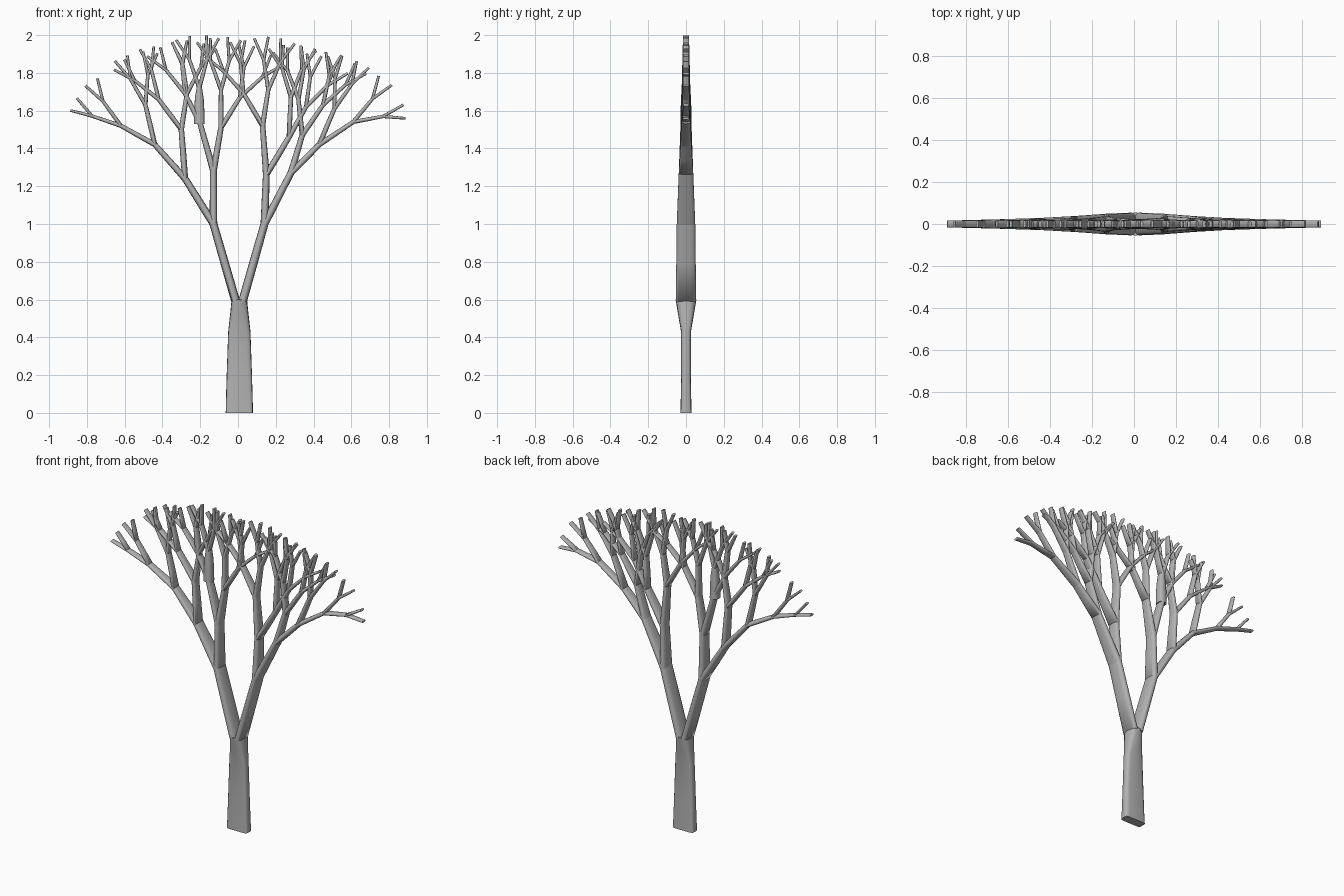
import bpy, bmesh, math, random
from mathutils import Vector

if "Cube" in bpy.data.objects:
    bpy.data.objects.remove(bpy.data.objects["Cube"])

random.seed(4)
SIDES = 16

bark = bpy.data.materials.new("bark_grey")
bark.diffuse_color = (0.45, 0.45, 0.45, 1)
bark.use_nodes = True
bark.node_tree.nodes["Principled BSDF"].inputs["Base Color"].default_value = bark.diffuse_color


def ring(bm, centre, direction, rx, ry, square=0.75):
    """Oval ring across a direction in the xz plane; square < 1 makes it boxier."""
    side = Vector((direction.z, 0, -direction.x)).normalized()
    verts = []
    for i in range(SIDES):
        a = 2 * math.pi * i / SIDES
        c, s = round(math.cos(a), 6), round(math.sin(a), 6)
        c = math.copysign(abs(c) ** square, c)
        s = math.copysign(abs(s) ** square, s)
        verts.append(bm.verts.new(centre + side * rx * c + Vector((0, ry * s, 0))))
    return verts


def skin(bm, rings):
    """Join rings into a capped tube."""
    for a, b in zip(rings, rings[1:]):
        for i in range(SIDES):
            j = (i + 1) % SIDES
            bm.faces.new((a[i], a[j], b[j], b[i]))
    bm.faces.new(rings[0][::-1])
    bm.faces.new(rings[-1])


def finish(bm, name):
    bmesh.ops.recalc_face_normals(bm, faces=bm.faces)
    mesh = bpy.data.meshes.new(name)
    bm.to_mesh(mesh)
    bm.free()
    mesh.materials.append(bark)
    obj = bpy.data.objects.new(name, mesh)
    bpy.context.collection.objects.link(obj)
    bpy.context.view_layer.objects.active = obj
    obj.select_set(True)
    bpy.ops.object.shade_smooth_by_angle(angle=math.radians(75))
    obj.select_set(False)


UP = Vector((0, 0, 1))

# Trunk: flat boxy base that turns into a deep oval below the fork
bm = bmesh.new()
trunk = [(0, .072, .029, .3), (.06, .071, .028, .4), (.2, .067, .026, .45), (.43, .059, .026, .5),
         (.52, .049, .042, .6), (.6, .041, .055, .75)]
skin(bm, [ring(bm, Vector((.007, 0, z)), UP, rx, ry, sq) for z, rx, ry, sq in trunk])
finish(bm, "trunk")

# Fork points of the lower branches, two children per parent, left to right
forks = [
    [(-.13, 1.0), (.14, 1.0)],
    [(-.28, 1.24), (-.13, 1.28), (.15, 1.26), (.28, 1.27)],
    [(-.44, 1.42), (-.30, 1.50), (-.20, 1.53), (-.09, 1.51),
     (.13, 1.52), (.27, 1.46), (.34, 1.47), (.43, 1.42)],
    [(-.62, 1.52), (-.49, 1.63), (-.42, 1.66), (-.27, 1.69),
     (-.28, 1.69), (-.205, 1.72), (-.09, 1.71), (.01, 1.67),
     (.03, 1.69), (.16, 1.71), (.28, 1.67), (.36, 1.62),
     (.32, 1.66), (.45, 1.63), (.51, 1.61), (.61, 1.54)],
]
WIDTH = [.024, .021, .018, .0145, .0115, .009, .007]   # half width across the fan
DEPTH = [.054, .049, .038, .029, .023, .019, .016]     # half depth front to back
LENGTH = {4: .16, 5: .125}                             # twig lengths
DROOP = {(4, 30): 10, (4, 31): 16, (5, 62): 12, (5, 63): 12}  # lowest right twigs

bm = bmesh.new()
parents = [(Vector((-.012, 0, .59)), UP), (Vector((.024, 0, .59)), UP)]
for level in range(6):
    children = []
    for i in range(2 ** (level + 1)):
        start, heading = parents[i] if level == 0 else parents[i // 2]
        if level < 4:
            x, z = forks[level][i]
            end = Vector((x, 0, z))
        else:
            # twigs spread both ways and lean back towards the light
            lean = .85 * math.degrees(math.atan2(heading.x, heading.z))
            lean += (18 if i % 2 else -18) + random.uniform(-3, 3) + DROOP.get((level, i), 0)
            a = math.radians(lean)
            end = start + Vector((math.sin(a), 0, math.cos(a))) * LENGTH[level]
            end.z = min(end.z, 1.997)
            end.x = max(-.887, min(.887, end.x))
        way = (end - start).normalized()
        mid = start.lerp(end, .5)
        w0, w1, d0, d1 = WIDTH[level], WIDTH[level + 1], DEPTH[level], DEPTH[level + 1]
        skin(bm, [ring(bm, start, heading, w0, d0),
                  ring(bm, mid, way, (w0 + w1) / 2, (d0 + d1) / 2),
                  ring(bm, end, way, w1, d1)])
        children.append((end, way))
    parents = children
finish(bm, "branches")

# Swollen sleeve on one inner left branch
bm = bmesh.new()
sleeve = [(1.53, .028, .030), (1.60, .027, .029), (1.67, .023, .026), (1.74, .011, .022)]
skin(bm, [ring(bm, Vector((-.205, 0, z)), UP, rx, ry) for z, rx, ry in sleeve])
finish(bm, "swollen_branch")
